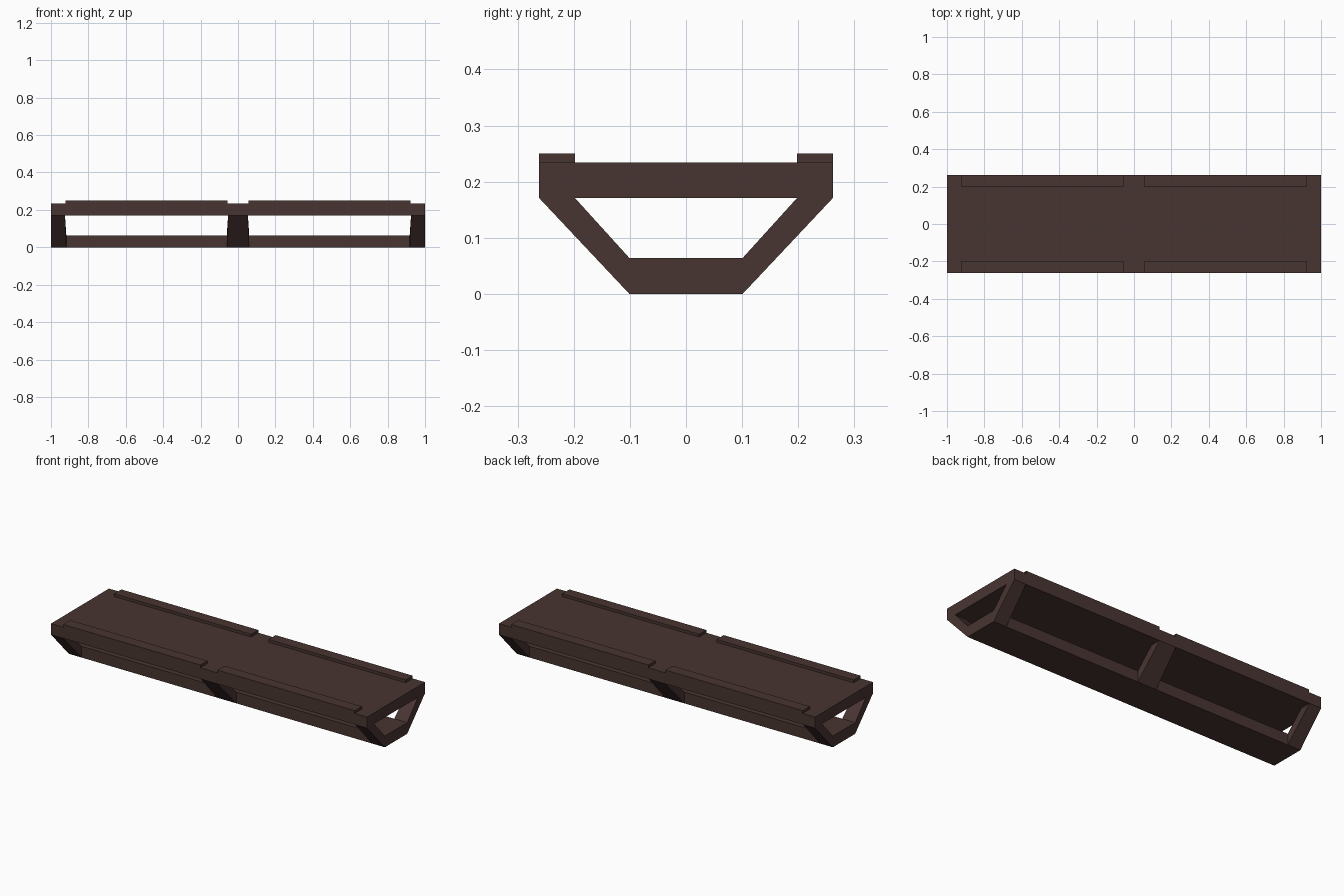
import bpy, bmesh

if "Cube" in bpy.data.objects:
    bpy.data.objects.remove(bpy.data.objects["Cube"])

mat = bpy.data.materials.new("dark_brown")
mat.diffuse_color = (0.065, 0.035, 0.031, 1)
mat.use_nodes = True
mat.node_tree.nodes["Principled BSDF"].inputs["Base Color"].default_value = mat.diffuse_color


def finish(name, bm):
    bmesh.ops.recalc_face_normals(bm, faces=bm.faces)
    me = bpy.data.meshes.new(name)
    bm.to_mesh(me)
    bm.free()
    me.materials.append(mat)
    ob = bpy.data.objects.new(name, me)
    bpy.context.collection.objects.link(ob)
    return ob


def prism(name, profile, ends):
    """Span a YZ profile along x; ends gives (x0, x1) for each profile point."""
    bm = bmesh.new()
    left = [bm.verts.new((e[0], y, z)) for (y, z), e in zip(profile, ends)]
    right = [bm.verts.new((e[1], y, z)) for (y, z), e in zip(profile, ends)]
    bm.faces.new(left)
    bm.faces.new(right)
    n = len(profile)
    for i in range(n):
        j = (i + 1) % n
        bm.faces.new((left[i], left[j], right[j], right[i]))
    return finish(name, bm)


def box(name, x0, x1, y0, y1, z0, z1):
    return prism(name, [(y0, z0), (y1, z0), (y1, z1), (y0, z1)], [(x0, x1)] * 4)


# Deck and lower beam
box("deck", -1, 1, -0.262, 0.262, 0.171, 0.234)
box("lower_beam", -1, 1, -0.101, 0.101, 0, 0.064)

# Slanted struts, slightly wider at the foot, and raised edge rails
strut_x = {"left": ((-1, -0.925), (-1, -0.918)),
           "middle": ((-0.053, 0.053), (-0.06, 0.06)),
           "right": ((0.925, 1), (0.918, 1))}
for side, s in (("front", -1), ("back", 1)):
    for place, (top, foot) in strut_x.items():
        prism(f"{side}_{place}_strut",
              [(s * 0.262, 0.171), (s * 0.198, 0.171), (s * 0.101, 0.064), (s * 0.101, 0)],
              [top, top, foot, foot])
    for place, d in (("left", -1), ("right", 1)):
        x0, x1 = sorted((d * 0.055, d * 0.922))
        y0, y1 = sorted((s * 0.198, s * 0.262))
        box(f"{side}_{place}_rail", x0, x1, y0, y1, 0.234, 0.25)
